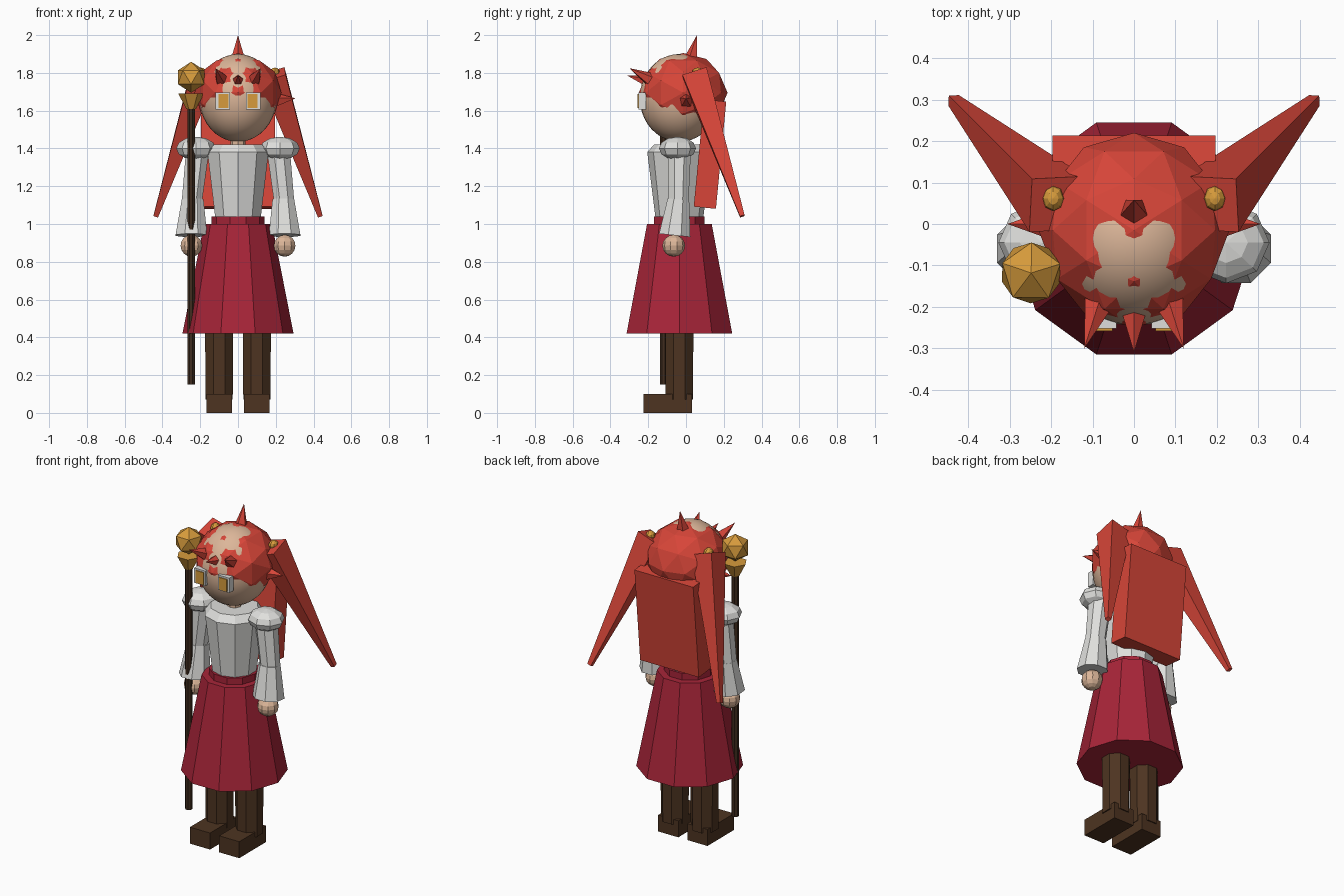
import bpy, bmesh, math
from mathutils import Vector, Matrix

cube = bpy.data.objects.get("Cube")
if cube:
    bpy.data.objects.remove(cube, do_unlink=True)


def material(name, r, g, b):
    m = bpy.data.materials.new(name)
    m.use_nodes = True
    m.diffuse_color = (r, g, b, 1)
    bsdf = next(n for n in m.node_tree.nodes if n.type == 'BSDF_PRINCIPLED')
    bsdf.inputs["Base Color"].default_value = (r, g, b, 1)
    bsdf.inputs["Roughness"].default_value = 0.8
    return m


HAIR = material("hair red", 0.68, 0.06, 0.04)
SKIRT = material("skirt crimson", 0.39, 0.018, 0.04)
CLOTH = material("cloth white", 0.74, 0.74, 0.72)
SKIN = material("skin", 0.72, 0.47, 0.32)
GOLD = material("gold", 0.68, 0.33, 0.045)
BROWN = material("leather brown", 0.075, 0.034, 0.015)
WOOD = material("staff wood", 0.05, 0.025, 0.013)


def finish(name, bm, mat, smooth=False):
    bmesh.ops.recalc_face_normals(bm, faces=bm.faces[:])
    for f in bm.faces:
        f.smooth = smooth
    me = bpy.data.meshes.new(name)
    bm.to_mesh(me)
    bm.free()
    me.materials.append(mat)
    ob = bpy.data.objects.new(name, me)
    bpy.context.scene.collection.objects.link(ob)
    return ob


def loft(name, mat, sides, rings, turn=0.0):
    """Rings of (x, y, z, radius) joined into a capped faceted tube."""
    bm = bmesh.new()
    axis = (Vector(rings[-1][:3]) - Vector(rings[0][:3])).normalized()
    u = Vector((0, 0, 1)).cross(axis)
    u = u.normalized() if u.length > 0.2 else Vector((1, 0, 0))
    v = axis.cross(u)
    loops = []
    for x, y, z, r in rings:
        angles = [turn + math.tau * i / sides for i in range(sides)]
        loops.append([bm.verts.new(Vector((x, y, z)) + u * (r * math.cos(a)) + v * (r * math.sin(a)))
                      for a in angles])
    for lo, hi in zip(loops, loops[1:]):
        for i in range(sides):
            j = (i + 1) % sides
            bm.faces.new((lo[i], lo[j], hi[j], hi[i]))
    bm.faces.new(loops[0][::-1])
    bm.faces.new(loops[-1])
    bmesh.ops.remove_doubles(bm, verts=bm.verts[:], dist=1e-5)
    return finish(name, bm, mat)


def box(name, mat, centre, size, tilt=0.0):
    bm = bmesh.new()
    m = Matrix.Translation(centre) @ Matrix.Rotation(tilt, 4, 'X') @ Matrix.Diagonal((*size, 1))
    bmesh.ops.create_cube(bm, size=1, matrix=m)
    return finish(name, bm, mat)


def ball(name, mat, centre, radii, segments=8, rings=6, smooth=False):
    bm = bmesh.new()
    m = Matrix.Translation(centre) @ Matrix.Diagonal((*radii, 1))
    bmesh.ops.create_uvsphere(bm, u_segments=segments, v_segments=rings, radius=1, matrix=m)
    return finish(name, bm, mat, smooth)


def ico(name, mat, centre, radii, subdivisions, turn):
    bm = bmesh.new()
    m = Matrix.Translation(centre) @ Matrix.Diagonal((*radii, 1)) @ turn
    bmesh.ops.create_icosphere(bm, subdivisions=subdivisions, radius=1, matrix=m)
    return finish(name, bm, mat)


def spike(name, base, tip, radius, sides=5):
    return loft(name, HAIR, sides, [(*base, radius), (*tip, 0)], math.pi / 2)


MID = -0.035  # depth of the body axis

# Skirt, waistband, bodice and neck
loft("skirt", SKIRT, 10, [(0, MID, 0.42, 0.294), (0, MID, 1.0, 0.18)])
loft("waistband", SKIRT, 10, [(0, MID, 0.97, 0.14), (0, MID, 1.04, 0.14)])
loft("bodice", CLOTH, 10, [(0, MID, 1.02, 0.125), (0, MID, 1.38, 0.17),
                           (0, MID, 1.42, 0.135)], math.radians(18))
loft("neck", SKIN, 8, [(0, MID, 1.40, 0.04), (0, MID, 1.48, 0.04)])

# Head pushing out of a faceted hair shell
ball("head", SKIN, (0, MID, 1.6675), (0.205, 0.21, 0.2325), 32, 20, True)
edge_up = Matrix.Rotation(math.pi / 2, 4, 'Z') @ Matrix.Rotation(-math.atan(2) / 2, 4, 'Y')
ico("hair_shell", HAIR, (0, -0.015, 1.695), (0.23, 0.235, 0.21), 2, edge_up)

# Hair at the back and the tufts on the middle line
box("back_hair", HAIR, (0, 0.127, 1.37), (0.394, 0.118, 0.57), math.radians(-5.5))
spike("crown_tuft", (0, 0.025, 1.86), (0, 0.058, 2.0), 0.042)
spike("fringe_tuft_centre", (0, -0.20, 1.755), (0, -0.31, 1.785), 0.036)

# Paired parts
for side, s in (("left", 1), ("right", -1)):
    # Legs and boots
    loft(side + "_leg", BROWN, 8, [(s * 0.1, MID, 0.07, 0.078), (s * 0.1, MID, 0.6, 0.081)],
         math.pi / 8)
    box(side + "_boot", BROWN, (s * 0.098, -0.097, 0.05), (0.135, 0.255, 0.1))

    # Arms, sleeves and hands
    ball(side + "_shoulder", CLOTH, (s * 0.222, -0.045, 1.40), (0.105, 0.098, 0.062))
    loft(side + "_upper_arm", CLOTH, 8, [(s * 0.244, -0.04, 1.12, 0.058),
                                         (s * 0.215, MID, 1.38, 0.066)], math.pi / 8)
    loft(side + "_sleeve", CLOTH, 8, [(s * 0.247, -0.06, 0.94, 0.09),
                                      (s * 0.24, -0.04, 1.13, 0.062)], math.pi / 8)
    ball(side + "_hand", SKIN, (s * 0.247, -0.065, 0.885), (0.06, 0.06, 0.058), 10, 8)

    # Eyes
    box(side + "_eye_white", CLOTH, (s * 0.08, -0.232, 1.652), (0.076, 0.04, 0.09))
    box(side + "_iris", GOLD, (s * 0.078, -0.254, 1.65), (0.053, 0.008, 0.074))

    # Tufts, pigtails and hair ties
    spike(side + "_fringe_tuft", (s * 0.085, -0.19, 1.765), (s * 0.12, -0.30, 1.825), 0.038)
    spike(side + "_side_tuft", (s * 0.195, 0, 1.655), (s * 0.305, 0, 1.665), 0.042)
    loft(side + "_pigtail", HAIR, 4, [(s * 0.185, 0.048, 1.79, 0.095),
                                      (s * 0.435, 0.298, 1.042, 0.018)])
    ball(side + "_hair_tie", GOLD, (s * 0.195, 0.062, 1.802), (0.026, 0.031, 0.026))

# Staff with flared collar and gem
SX, SY = -0.248, -0.118
loft("staff_shaft", WOOD, 8, [(SX, SY, 0.15, 0.021), (SX, SY, 1.66, 0.021)], math.pi / 8)
loft("staff_collar", GOLD, 6, [(SX, SY, 1.61, 0.026), (SX, SY, 1.69, 0.068)])
ico("staff_gem", GOLD, (SX, SY, 1.777), (0.082, 0.082, 0.082), 1, Matrix.Rotation(0.3, 4, 'Z'))
